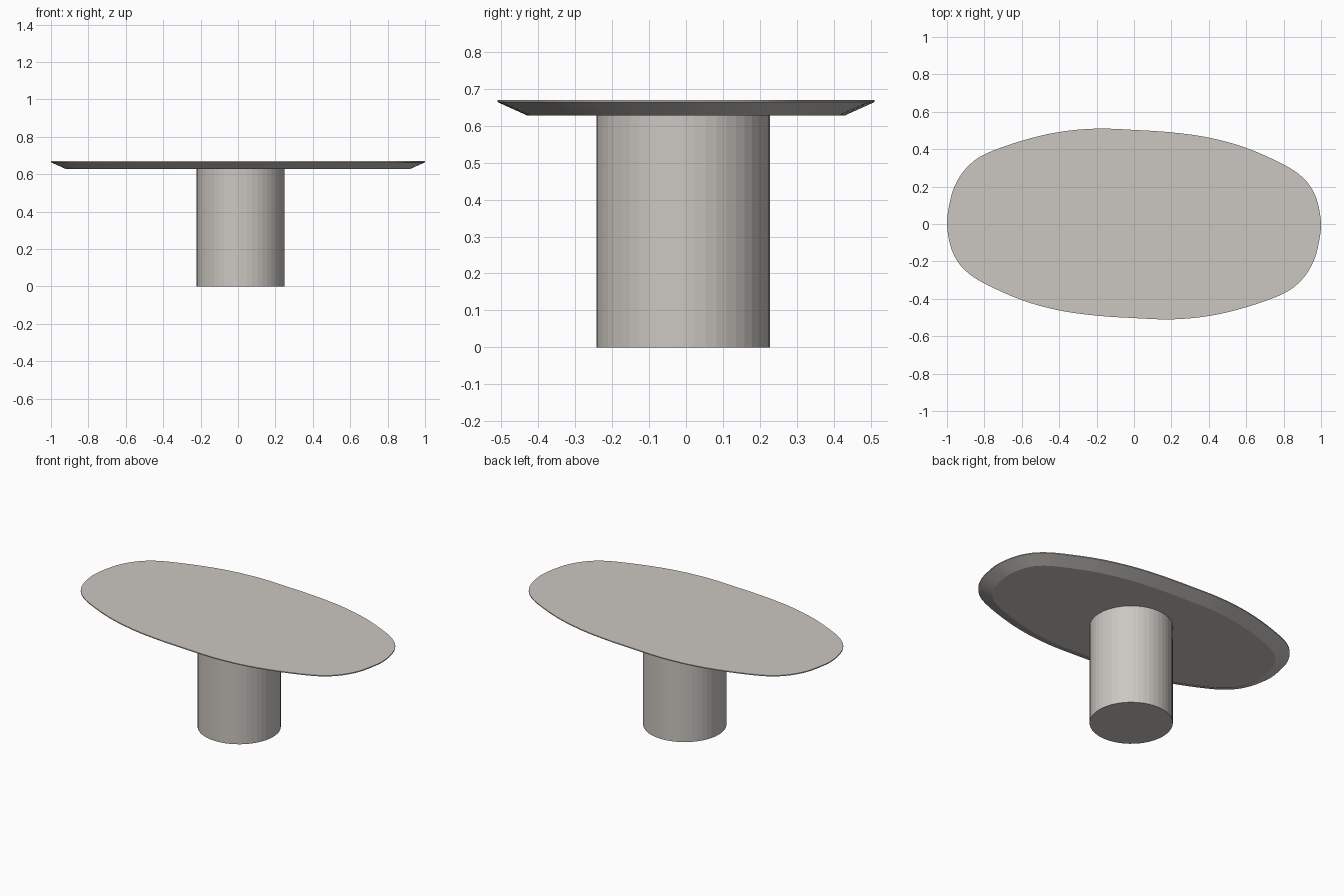
import bpy, bmesh, math
from mathutils import Vector

if "Cube" in bpy.data.objects:
    bpy.data.objects.remove(bpy.data.objects["Cube"])

stone = bpy.data.materials.new("warm_grey")
stone.diffuse_color = (0.60, 0.57, 0.535, 1)
stone.use_nodes = True
stone.node_tree.nodes["Principled BSDF"].inputs["Base Color"].default_value = stone.diffuse_color

# Half of the table top outline; the other half is its 180 degree turn
half = [(1.0, 0.0), (0.983, 0.11), (0.95, 0.19), (0.895, 0.255), (0.8, 0.318), (0.6, 0.407),
        (0.4, 0.462), (0.2, 0.49), (0.0, 0.503), (-0.2, 0.51), (-0.4, 0.492), (-0.6, 0.445),
        (-0.8, 0.372), (-0.9, 0.295), (-0.96, 0.2), (-0.988, 0.1)]
pts = [Vector(p) for p in half] + [-Vector(p) for p in half]


def smooth_loop(p, steps=4):
    """Closed Catmull-Rom loop through the points."""
    out, n = [], len(p)
    for i in range(n):
        a, b, c, d = (p[(i + k) % n] for k in (-1, 0, 1, 2))
        for s in range(steps):
            t = s / steps
            out.append(0.5 * (2 * b + (c - a) * t + (2 * a - 5 * b + 4 * c - d) * t * t
                              + (3 * b - a - 3 * c + d) * t ** 3))
    return out


def inset(p, dist):
    """Move a counter-clockwise loop inwards."""
    out, n = [], len(p)
    for i in range(n):
        t = (p[(i + 2) % n] - p[i - 2]).normalized()
        out.append(p[i] + Vector((-t.y, t.x)) * dist)
    return out


def loft(name, rings):
    """Solid from stacked (loop, z) rings, lowest first."""
    bm = bmesh.new()
    rows = [[bm.verts.new((q.x, q.y, z)) for q in loop] for loop, z in rings]
    n = len(rows[0])
    for lo, hi in zip(rows, rows[1:]):
        for i in range(n):
            j = (i + 1) % n
            bm.faces.new((lo[i], lo[j], hi[j], hi[i]))
    bm.faces.new(rows[0][::-1])
    bm.faces.new(rows[-1])
    me = bpy.data.meshes.new(name)
    bm.to_mesh(me)
    bm.free()
    me.materials.append(stone)
    ob = bpy.data.objects.new(name, me)
    bpy.context.collection.objects.link(ob)
    return ob


# Table top with thin rim and bevelled underside
edge = smooth_loop(pts)
loft("table_top", [(inset(edge, 0.08), 0.628), (edge, 0.664), (edge, 0.67)])

# Round pedestal, faceted
circle = [Vector((0.014 + 0.235 * math.cos(2 * math.pi * i / 48),
                  -0.008 + 0.235 * math.sin(2 * math.pi * i / 48))) for i in range(48)]
loft("pedestal", [(circle, 0.0), (circle, 0.628)])
